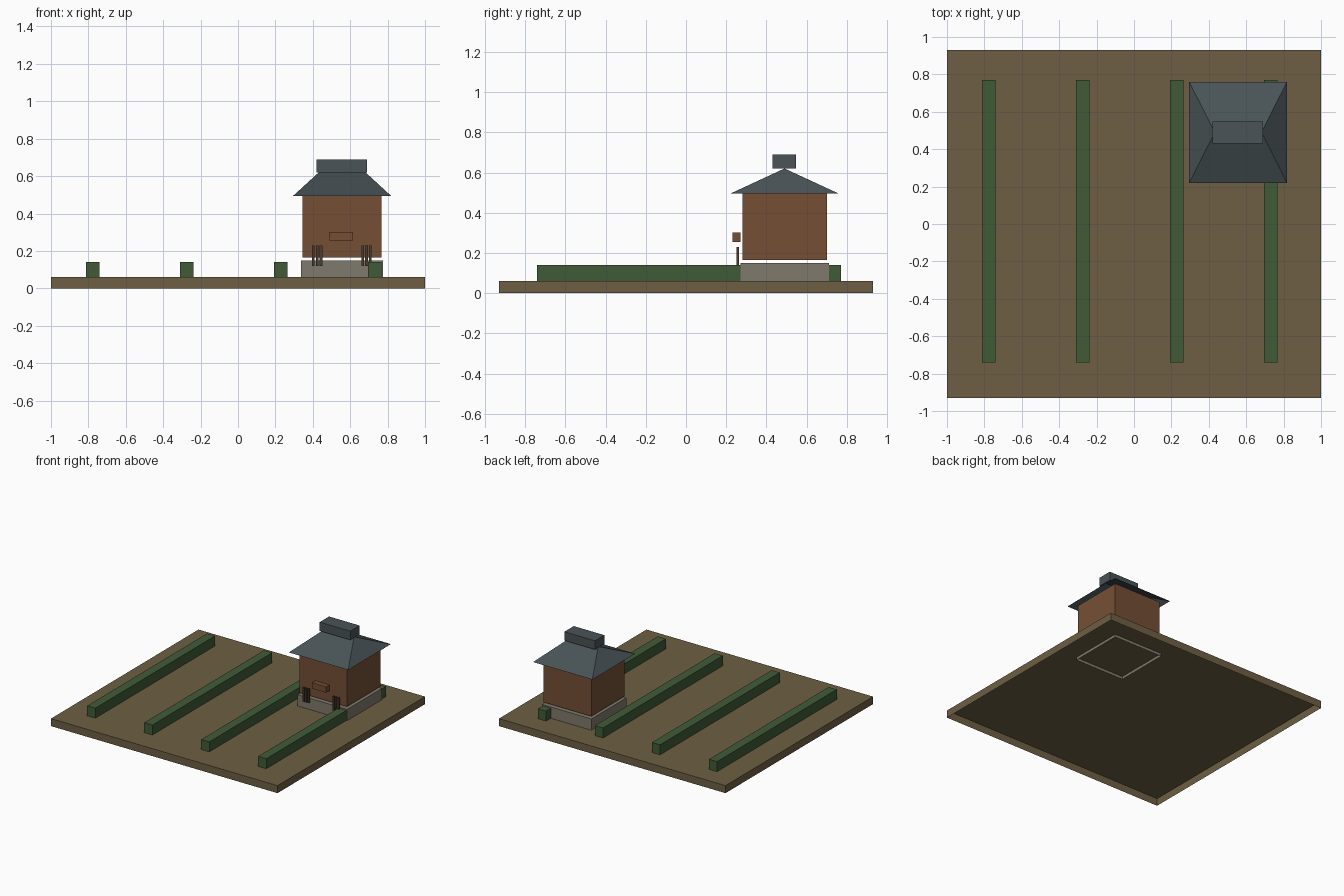
import bpy

if "Cube" in bpy.data.objects:
    bpy.data.objects.remove(bpy.data.objects["Cube"])


def mat(name, rgb):
    m = bpy.data.materials.new(name)
    m.diffuse_color = (*rgb, 1.0)
    m.use_nodes = True
    m.node_tree.nodes["Principled BSDF"].inputs["Base Color"].default_value = m.diffuse_color
    return m


SOIL = mat("soil", (0.155, 0.114, 0.056))
HEDGE = mat("hedge_green", (0.052, 0.104, 0.038))
STONE = mat("stone", (0.215, 0.193, 0.150))
WOOD = mat("wall_wood", (0.175, 0.078, 0.036))
SLATE = mat("slate", (0.067, 0.087, 0.095))
DARK = mat("dark_wood", (0.075, 0.045, 0.028))


def make(name, verts, faces, material):
    me = bpy.data.meshes.new(name)
    me.from_pydata(verts, [], faces)
    me.materials.append(material)
    ob = bpy.data.objects.new(name, me)
    bpy.context.collection.objects.link(ob)
    return ob


def box(name, x, y, z, material, bottom=False):
    """Box from min/max ranges; parts resting on others have no underside."""
    verts = [(i, j, k) for k in z for j in y for i in x]
    faces = [(4, 5, 7, 6), (0, 1, 5, 4), (1, 3, 7, 5), (3, 2, 6, 7), (2, 0, 4, 6)]
    if bottom:
        faces.append((0, 2, 3, 1))
    return make(name, verts, faces, material)


# Field and planted rows
box("field", (-1, 1), (-0.93, 0.93), (0, 0.06), SOIL)
for i in range(4):
    cx = -0.777 + 0.503 * i
    box(f"hedge_row_{i + 1}", (cx - 0.036, cx + 0.036), (-0.74, 0.77), (0.06, 0.14), HEDGE)

# House: foundation, walls, ridge cap
box("foundation", (0.338, 0.775), (0.27, 0.71), (0.037, 0.15), STONE)
box("walls", (0.346, 0.766), (0.28, 0.70), (0.165, 0.495), WOOD, True)
box("ridge_cap", (0.42, 0.69), (0.43, 0.548), (0.62, 0.69), SLATE, True)

# Hipped roof, open underneath
x0, x1, y0, y1, ze, zr = 0.295, 0.818, 0.22, 0.76, 0.495, 0.62
make("hip_roof",
     [(x0, y0, ze), (x1, y0, ze), (x1, y1, ze), (x0, y1, ze),
      (0.432, 0.49, zr), (0.682, 0.49, zr)],
     [(0, 1, 5, 4), (1, 2, 5), (2, 3, 4, 5), (3, 0, 4)], SLATE)

# Front board and the two groups of slim posts
box("front_board", (0.49, 0.616), (0.232, 0.272), (0.255, 0.302), WOOD, True)
for side, cx in (("left", 0.423), ("right", 0.687)):
    for k in (-1, 0, 1):
        px = cx + 0.021 * k
        box(f"{side}_post_{k + 2}", (px - 0.007, px + 0.007), (0.25, 0.264),
            (0.12, 0.23), DARK, True)
